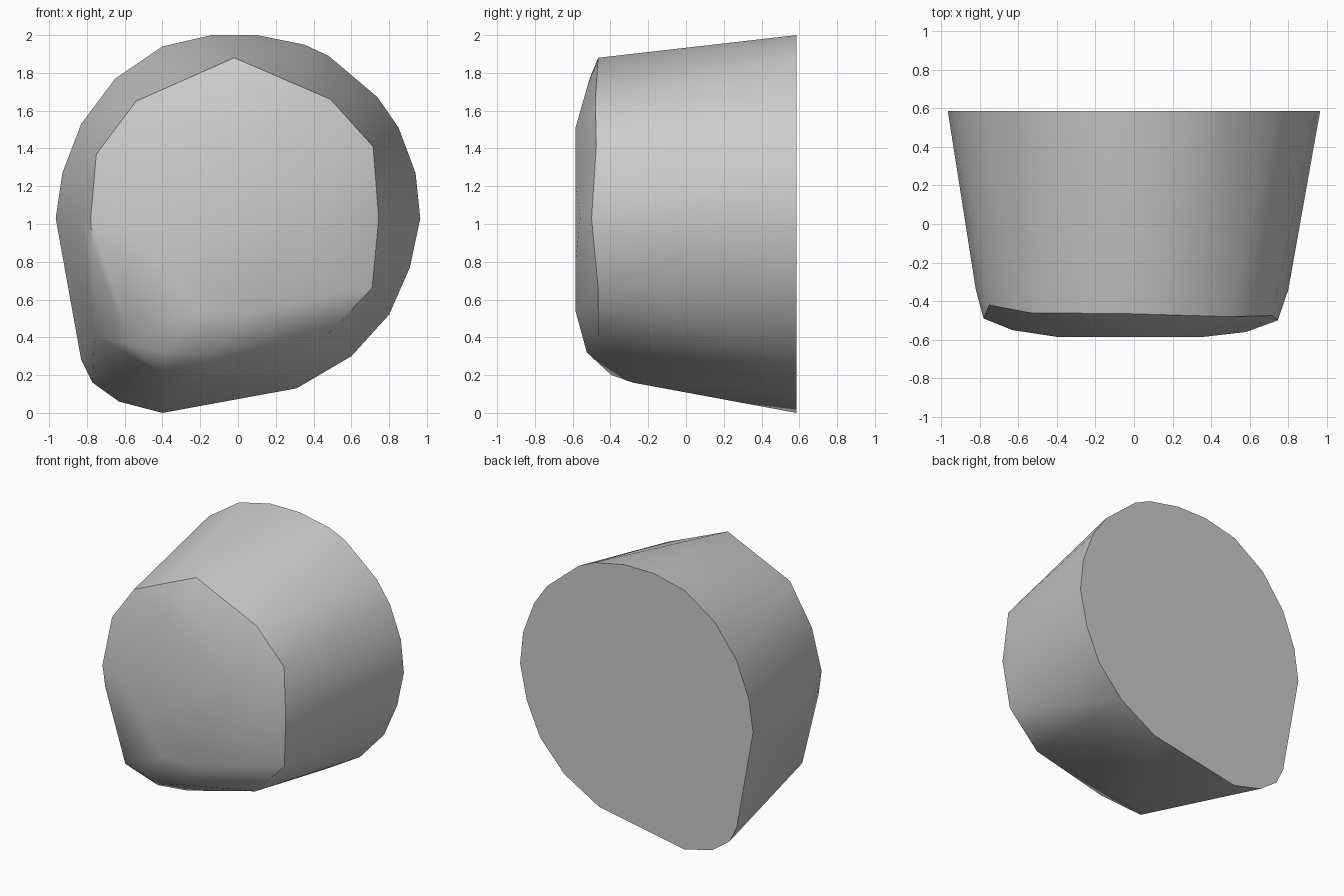
import bpy, bmesh, math

cube = bpy.data.objects.get("Cube")
if cube:
    bpy.data.objects.remove(cube, do_unlink=True)

grey = bpy.data.materials.new("plain_grey")
grey.use_nodes = True
colour = (0.6, 0.6, 0.6, 1.0)
grey.diffuse_color = colour
grey.node_tree.nodes["Principled BSDF"].inputs["Base Color"].default_value = colour

# Flat back outline (x, z): round, with one drawn-out lower corner
BACK_Y = 0.585
back_outline = [
    (-0.40, 0.0), (0.31, 0.13), (0.60, 0.30), (0.80, 0.52), (0.91, 0.77),
    (0.965, 1.03), (0.94, 1.27), (0.85, 1.51), (0.74, 1.67), (0.48, 1.89),
    (0.35, 1.95), (0.10, 2.0), (-0.14, 2.0), (-0.40, 1.94), (-0.65, 1.77),
    (-0.83, 1.53), (-0.93, 1.27), (-0.965, 1.03), (-0.83, 0.28),
    (-0.77, 0.16), (-0.63, 0.06)]

# Front rim where the tapered wall meets the cap (x, y, z)
front_rim = [
    (-0.02, -0.465, 1.88), (0.49, -0.48, 1.66), (0.715, -0.475, 1.41),
    (0.745, -0.50, 1.03), (0.71, -0.465, 0.66), (0.47, -0.465, 0.41),
    (-0.15, -0.525, 0.32), (-0.40, -0.525, 0.32), (-0.57, -0.52, 0.36),
    (-0.76, -0.29, 0.41), (-0.77, -0.47, 0.86), (-0.78, -0.49, 1.03),
    (-0.75, -0.42, 1.37), (-0.54, -0.46, 1.65)]

# Bevel points on the wall just behind the rim
wall_bevel = [
    (0.80, -0.34, 1.03), (-0.82, -0.34, 1.03),
    (-0.39, -0.395, 0.20), (-0.22, -0.28, 0.16)]

# Shallow dome of the cap: an outer slope and a flat centre
cap_slope = [(0.58, -0.56, 1.03), (-0.63, -0.55, 1.03), (-0.03, -0.51, 1.77)]
cap_flat = [
    (-0.40, 1.25), (-0.12, 1.51), (0.18, 1.51), (0.36, 1.22),
    (0.36, 0.80), (0.10, 0.54), (-0.22, 0.54), (-0.40, 0.80)]

points = [(x, BACK_Y, z) for x, z in back_outline]
points += front_rim + wall_bevel + cap_slope
points += [(x, -BACK_Y, z) for x, z in cap_flat]

# Wrap the sections in one closed skin
bm = bmesh.new()
verts = [bm.verts.new(p) for p in points]
bmesh.ops.convex_hull(bm, input=verts)
bmesh.ops.delete(bm, geom=[v for v in bm.verts if not v.link_faces], context='VERTS')
bmesh.ops.dissolve_limit(bm, angle_limit=math.radians(1),
                         verts=bm.verts[:], edges=bm.edges[:])
bmesh.ops.recalc_face_normals(bm, faces=bm.faces[:])

mesh = bpy.data.meshes.new("tapered_plug")
bm.to_mesh(mesh)
bm.free()
mesh.materials.append(grey)
plug = bpy.data.objects.new("tapered_plug", mesh)
bpy.context.collection.objects.link(plug)

# Smooth wall and dome, crisp rim and back edge
bpy.ops.object.select_all(action='DESELECT')
plug.select_set(True)
bpy.context.view_layer.objects.active = plug
bpy.ops.object.shade_smooth_by_angle(angle=math.radians(40))
